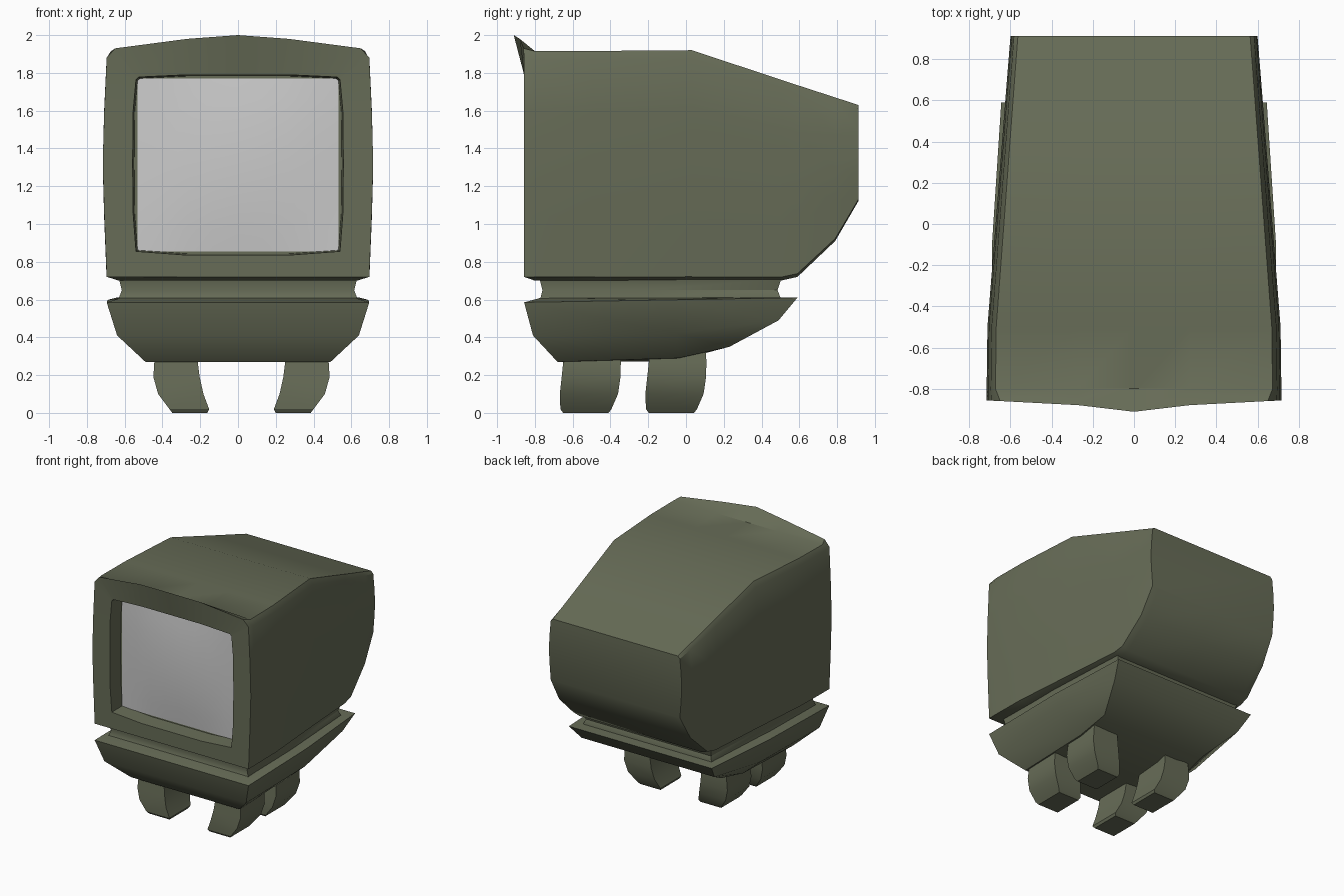
import bpy
import bmesh

if "Cube" in bpy.data.objects:
    bpy.data.objects.remove(bpy.data.objects["Cube"])

olive = bpy.data.materials.new("olive_plastic")
olive.diffuse_color = (0.135, 0.15, 0.095, 1)
olive.use_nodes = True
olive.node_tree.nodes["Principled BSDF"].inputs["Base Color"].default_value = olive.diffuse_color


def loft(name, rings, mat=olive):
    """Skin a list of equal-length closed rings and cap both ends."""
    bm = bmesh.new()
    loops = [[bm.verts.new(p) for p in r] for r in rings]
    n = len(rings[0])
    for a, b in zip(loops, loops[1:]):
        for i in range(n):
            j = (i + 1) % n
            bm.faces.new((a[i], a[j], b[j], b[i]))
    bm.faces.new(loops[0][::-1])
    bm.faces.new(loops[-1])
    bmesh.ops.recalc_face_normals(bm, faces=bm.faces[:])
    return finish(name, bm, mat)


def finish(name, bm, mat):
    me = bpy.data.meshes.new(name)
    bm.to_mesh(me)
    bm.free()
    ob = bpy.data.objects.new(name, me)
    bpy.context.collection.objects.link(ob)
    if mat:
        me.materials.append(mat)
    bpy.ops.object.select_all(action='DESELECT')
    ob.select_set(True)
    bpy.context.view_layer.objects.active = ob
    bpy.ops.object.shade_smooth_by_angle(angle=0.6)
    return ob


def mirrored(half):
    """Half outline from top centre to bottom centre -> full ring."""
    return half + [(-x, y, z) for x, y, z in half[-2:0:-1]]


# Monitor housing: recess -> opening -> front rim with brow -> tapering body
opening = [(0, 1.79), (.27, 1.79), (.525, 1.778), (.54, 1.765), (.555, 1.6),
           (.558, 1.32), (.555, 1.05), (.54, .855), (.27, .835), (0, .835)]
brow = [(0, -.912, 2), (.27, -.88, 1.98), (.65, -.86, 1.93), (.695, -.858, 1.88),
        (.708, -.857, 1.6), (.716, -.857, 1.32), (.708, -.857, 1.05),
        (.695, -.857, .72), (.27, -.857, .72), (0, -.857, .72)]
rings = [mirrored([(x * .985, -.73, 1.312 + (z - 1.312) * .985) for x, z in opening]),
         mirrored([(x, -.857, z) for x, z in opening]),
         mirrored(brow)]
# section as (width factor, height fraction)
section = [(0, 1), (.38, 1), (.94, 1), (.972, .963), (.99, .74),
           (1, .5), (.99, .28), (.972, .017), (.88, 0), (0, 0)]
for y, w, bottom, top in [(-.80, .716, .70, 1.915), (-.5, .712, .70, 1.916),
                          (.03, .67, .70, 1.92), (.5, .633, .70, 1.765),
                          (.59, .626, .72, 1.735), (.79, .61, .91, 1.67),
                          (.912, .60, 1.12, 1.63)]:
    rings.append(mirrored([(w * f, y, bottom + (top - bottom) * t) for f, t in section]))
loft("monitor_housing", rings)

# Screen: slightly domed grey panel
bm = bmesh.new()
bmesh.ops.create_grid(bm, x_segments=8, y_segments=8, size=1)
for v in bm.verts:
    u, t = v.co.x, v.co.y
    v.co = (u * .532, -.735 - .03 * (1 - u * u) * (1 - t * t), 1.312 + t * .457)
finish("screen", bm, None)


# Six-point ring: front corner, middle and back corner on each side
def tray_ring(front, middle, back):
    right = [front, middle, back]
    return right + [(-x, y, z) for x, y, z in right[::-1]]


# Neck between housing and base
loft("neck", [tray_ring((w, yf, z), (w - .01, -.2, z), (w - .05, yb, z))
              for w, yf, yb, z in [(.63, -.78, .50, .59), (.63, -.77, .50, .61),
                                   (.615, -.76, .485, .65), (.63, -.775, .505, .71)]])

# Base tray with an upswept rear
loft("base_tray", [
    tray_ring((.62, -.77, .609), (.61, -.1, .609), (.58, .5, .611)),
    tray_ring((.695, -.857, .585), (.69, -.1, .598), (.645, .59, .61)),
    tray_ring((.64, -.81, .41), (.64, -.05, .42), (.60, .49, .49)),
    tray_ring((.49, -.68, .27), (.49, -.04, .29), (.48, .23, .35)),
    tray_ring((.2, -.66, .27), (.2, -.2, .272), (.2, .0, .29)),
])

# Four curved feet: (z, inner x, outer x, front y, back y)
foot = [(.36, .255, .47, -.64, -.35), (.27, .25, .48, -.65, -.345),
        (.19, .24, .485, -.658, -.347), (.10, .22, .46, -.668, -.36),
        (.02, .19, .40, -.665, -.395), (0, .20, .385, -.65, -.41)]
for side, s, shift in [("right", 1, 0), ("left", -1, .037)]:
    for place, dy in [("front", 0), ("back", .453)]:
        loft(f"{place}_{side}_foot", [
            [(s * a + shift, c + dy, z), (s * b + shift, c + dy, z),
             (s * b + shift, d + dy, z), (s * a + shift, d + dy, z)]
            for z, a, b, c, d in foot])
